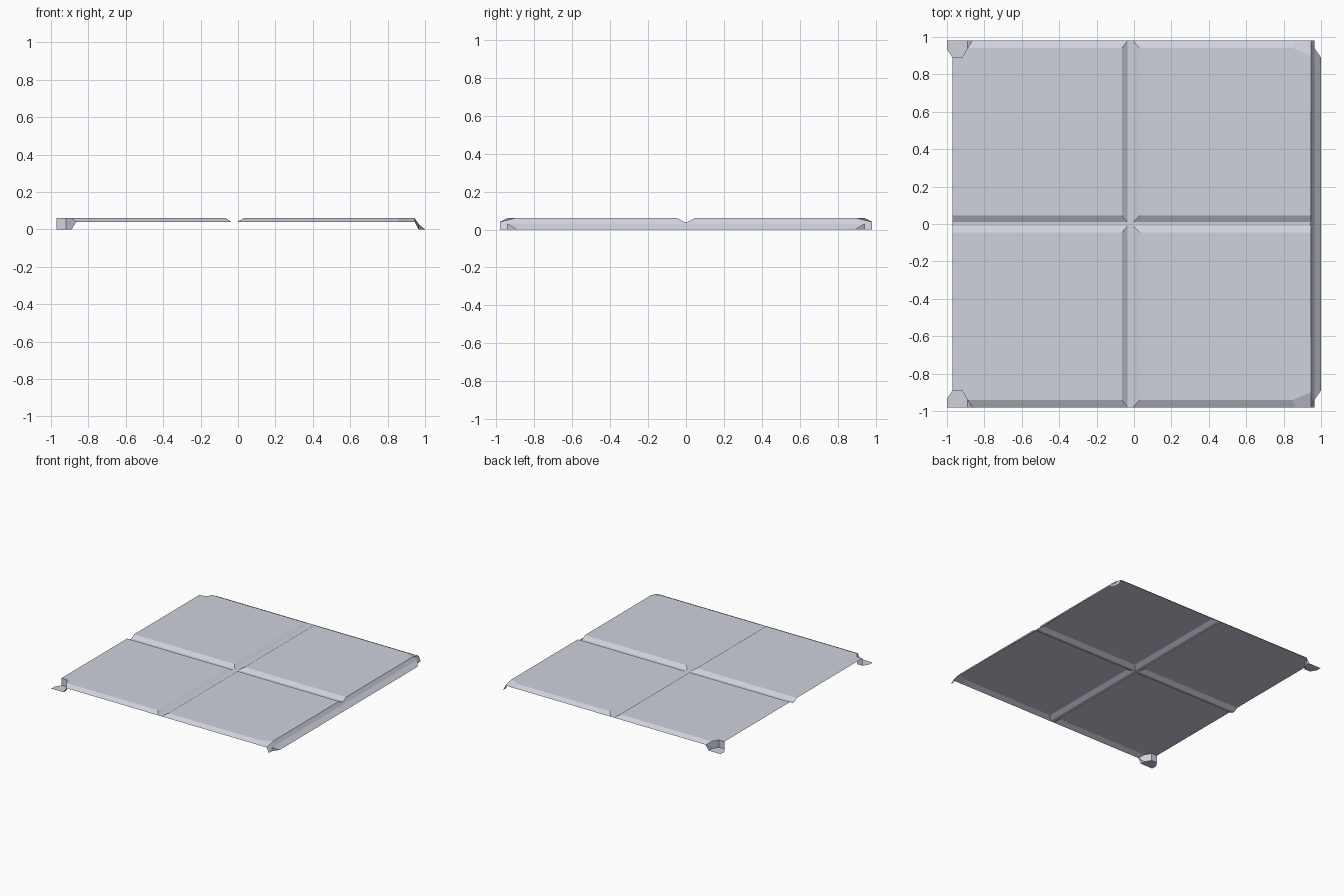
import bpy, bmesh
from mathutils import Vector

if "Cube" in bpy.data.objects:
    bpy.data.objects.remove(bpy.data.objects["Cube"])

mat = bpy.data.materials.new("pale_steel")
mat.diffuse_color = (0.62, 0.64, 0.73, 1)
mat.use_nodes = True
mat.node_tree.nodes["Principled BSDF"].inputs["Base Color"].default_value = mat.diffuse_color

TOP, LOW, MID = 0.06, 0.04, 0.03      # panel top, groove floor, skirt crease


def shell(name, faces, centre):
    """Open sheet made of flat faces, all turned away from the centre point."""
    bm = bmesh.new()
    for pts in faces:
        f = bm.faces.new([bm.verts.new(p) for p in pts])
        f.normal_update()
        if f.normal.dot(f.calc_center_median() - Vector(centre)) < 0:
            f.normal_flip()
    bmesh.ops.remove_doubles(bm, verts=bm.verts, dist=1e-5)
    me = bpy.data.meshes.new(name)
    bm.to_mesh(me)
    bm.free()
    me.materials.append(mat)
    ob = bpy.data.objects.new(name, me)
    bpy.context.collection.objects.link(ob)


def flat(pts, z):
    return [(x, y, z) for x, y in pts]


def mirror(faces, s):
    return [[(x, y * s, z) for x, y, z in f] for f in faces]


def ramp(high, low):
    """Sloping strip between a panel edge and the groove level."""
    return flat(high, TOP) + flat(low[::-1], LOW)


# left panels: sloped edges and a notched outer corner
left_panel = [
    flat([(-.97, .045), (-.065, .045), (-.065, .94), (-.89, .94), (-.92, .89), (-.97, .89)], TOP),
    ramp([(-.97, .045), (-.065, .045)], [(-.97, .01), (-.035, .01)]),
    ramp([(-.065, .045), (-.065, .94)], [(-.035, .01), (-.035, .98)]),
    ramp([(-.065, .94), (-.89, .94)], [(-.035, .98), (-.865, .98)]),
]
# foot plate on the ground with the notch walls rising from it
corner_foot = [
    flat([(-1, .98), (-1, .935), (-.97, .89), (-.92, .89), (-.89, .94), (-.89, .98)], 0),
    [(-.97, .89, 0), (-.92, .89, 0), (-.92, .89, TOP), (-.97, .89, TOP)],
    [(-.92, .89, 0), (-.89, .94, 0), (-.89, .94, TOP), (-.92, .89, TOP)],
    [(-.89, .94, 0), (-.89, .98, 0), (-.865, .98, LOW)],
    [(-.89, .94, 0), (-.865, .98, LOW), (-.89, .94, TOP)],
]
# right panels: sloped edges and a clipped outer corner
right_panel = [
    flat([(.03, .045), (.945, .045), (.945, .90), (.85, .94), (.03, .94)], TOP),
    ramp([(.03, .045), (.945, .045)], [(-.005, .01), (.945, .01)]),
    ramp([(.03, .045), (.03, .94)], [(-.005, .01), (-.005, .98)]),
    ramp([(.03, .94), (.85, .94)], [(-.005, .98), (.86, .98)]),
    ramp([(.85, .94), (.945, .90)], [(.86, .98), (.945, .98)]),
]
# skirt down the right edge with a clipped end and end tab
side_skirt = [
    [(.945, 0, LOW), (.945, .01, LOW), (.945, .045, TOP), (.945, .90, TOP),
     (.965, .94, MID), (.965, 0, MID)],
    [(.965, 0, MID), (.965, .94, MID), (1, .89, 0), (1, 0, 0)],
    [(.965, .94, MID), (.965, .94, 0), (1, .89, 0)],
    [(.945, .90, TOP), (.945, .98, LOW), (.965, .98, 0), (.965, .94, 0), (.965, .94, MID)],
]
for s, side in ((-1, "front"), (1, "back")):
    shell(side + "_left_panel", mirror(left_panel, s), (-.5, .5 * s, -.5))
    shell(side + "_corner_foot", mirror(corner_foot, s), (-.5, .5 * s, -.5))
    shell(side + "_right_panel", mirror(right_panel, s), (.5, .5 * s, -.5))
    shell(side + "_side_skirt", mirror(side_skirt, s), (.5, .5 * s, -.5))

# flat floors of the crossing grooves
shell("groove_floor", [
    flat([(-.97, -.01), (.945, -.01), (.945, .01), (-.97, .01)], LOW),
    flat([(-.035, .01), (-.005, .01), (-.005, .98), (-.035, .98)], LOW),
    flat([(-.035, -.98), (-.005, -.98), (-.005, -.01), (-.035, -.01)], LOW),
], (0, 0, -.5))
